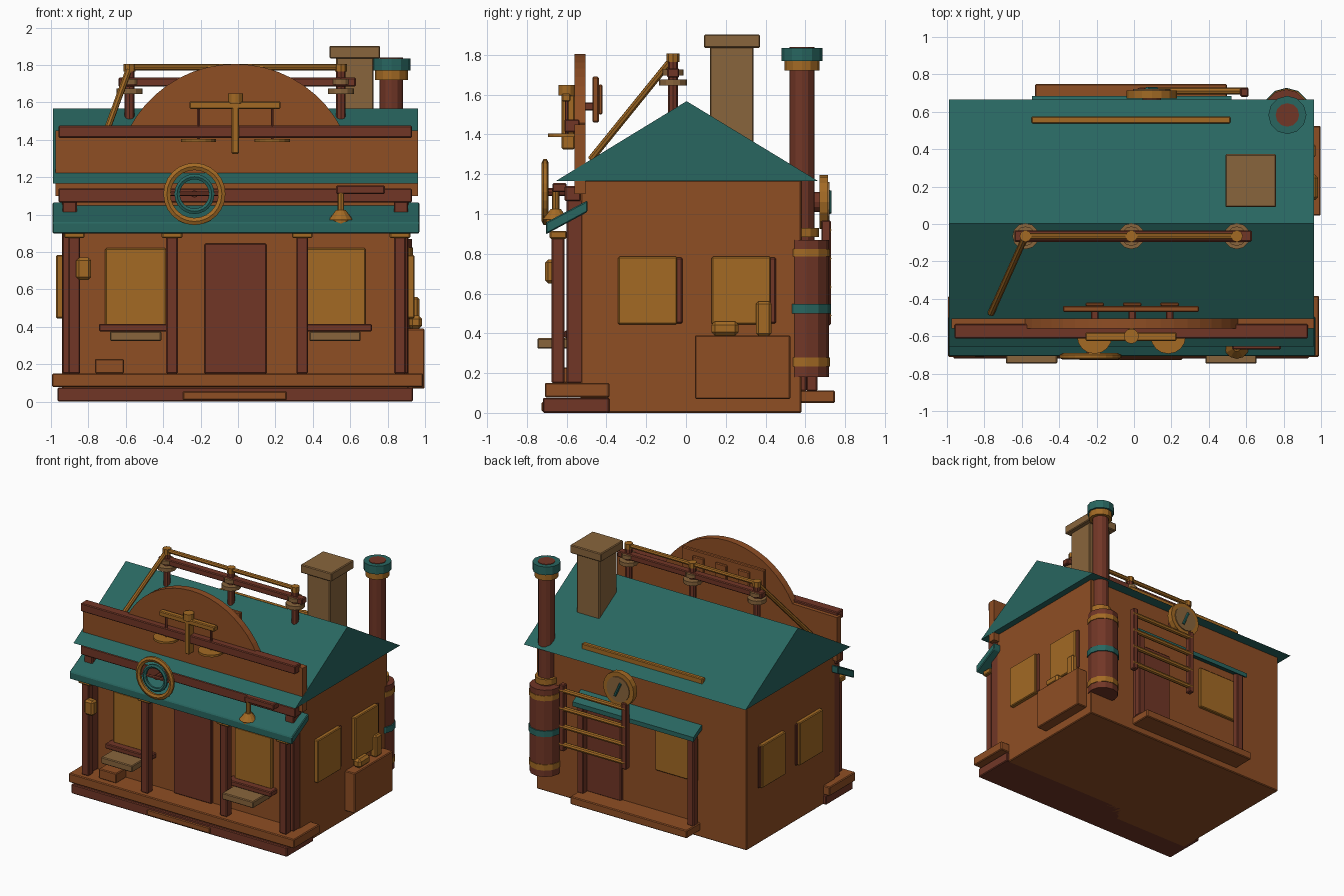
import bpy, bmesh, math
from mathutils import Vector

if "Cube" in bpy.data.objects:
    bpy.data.objects.remove(bpy.data.objects["Cube"])


def material(name, r, g, b):
    lin = [((c / 255 + 0.055) / 1.055) ** 2.4 for c in (r, g, b)]
    m = bpy.data.materials.new(name)
    m.diffuse_color = (*lin, 1)
    m.use_nodes = True
    m.node_tree.nodes["Principled BSDF"].inputs["Base Color"].default_value = m.diffuse_color
    return m


WOOD = material("orange_wood", 143, 78, 36)
BROWN = material("red_brown", 113, 54, 38)
OCHRE = material("ochre", 163, 106, 36)
TEAL = material("teal", 40, 102, 96)
TAN = material("tan_stone", 137, 101, 60)


def finish(name, bm, mat, bevel=0.0, smooth=False):
    bmesh.ops.recalc_face_normals(bm, faces=bm.faces)
    me = bpy.data.meshes.new(name)
    bm.to_mesh(me)
    bm.free()
    me.materials.append(mat)
    ob = bpy.data.objects.new(name, me)
    bpy.context.collection.objects.link(ob)
    if bevel:
        mod = ob.modifiers.new("bevel", 'BEVEL')
        mod.width, mod.segments = bevel, 1
    return ob


def box(name, x, y, z, mat, bevel=0.006):
    """Box from (min, max) pairs."""
    bm = bmesh.new()
    bmesh.ops.create_cube(bm, size=1)
    for v in bm.verts:
        for i, (a, b) in enumerate((x, y, z)):
            v.co[i] = (a + b) / 2 + v.co[i] * (b - a)
    return finish(name, bm, mat, bevel)


def rod(name, p, q, r, mat, r2=None, n=12):
    """Cylinder or cone between two points."""
    p, q = Vector(p), Vector(q)
    bm = bmesh.new()
    bmesh.ops.create_cone(bm, cap_ends=True, segments=n, radius1=r,
                          radius2=r if r2 is None else r2, depth=(q - p).length)
    rot = (q - p).to_track_quat('Z', 'Y')
    for v in bm.verts:
        v.co = rot @ v.co + (p + q) / 2
    return finish(name, bm, mat)


def prism(name, pts, a, b, axis, mat, bevel=0.0):
    """Extrude a profile: axis 'x' takes (y, z) points, 'y' takes (x, z)."""
    bm = bmesh.new()
    vs = [bm.verts.new((a, u, w) if axis == 'x' else (u, a, w)) for u, w in pts]
    f = bm.faces.new(vs)
    ext = bmesh.ops.extrude_face_region(bm, geom=[f])
    d = (b - a, 0, 0) if axis == 'x' else (0, b - a, 0)
    bmesh.ops.translate(bm, vec=d, verts=[e for e in ext['geom'] if isinstance(e, bmesh.types.BMVert)])
    return finish(name, bm, mat, bevel)


def ring(name, c, r_out, r_in, depth, mat, n=24):
    """Flat ring facing the front, square section swept round y."""
    bm = bmesh.new()
    rows = []
    for i in range(n):
        t = 2 * math.pi * i / n
        rows.append([bm.verts.new((c[0] + r * math.cos(t), c[1] + y, c[2] + r * math.sin(t)))
                     for r, y in ((r_in, -depth / 4), ((r_in + r_out) / 2, -depth / 2), (r_out, -depth / 4),
                                  (r_out, depth / 4), ((r_in + r_out) / 2, depth / 2), (r_in, depth / 4))])
    for i in range(n):
        A, B = rows[i], rows[(i + 1) % n]
        for k in range(6):
            bm.faces.new((A[k], A[(k + 1) % 6], B[(k + 1) % 6], B[k]))
    return finish(name, bm, mat)


CX = -0.014  # centre line of the building

# walls, main roof, porch deck
box("walls", (-0.94, 0.912), (-0.53, 0.58), (0, 1.17), WOOD)
prism("main_roof", [(-0.655, 1.165), (0.665, 1.165), (0.003, 1.567)], -0.99, 0.963, 'x', TEAL)
box("porch_base", (-0.965, 0.935), (-0.72, -0.385), (0, 0.075), BROWN)
box("porch_deck", (-0.995, 0.99), (-0.71, -0.385), (0.078, 0.15), WOOD)
box("front_step", (-0.295, 0.26), (-0.727, -0.6), (0.008, 0.055), WOOD)
prism("porch_roof", [(-0.705, 0.897), (-0.495, 1.01), (-0.495, 1.068), (-0.705, 0.957)],
      -0.992, 0.97, 'x', TEAL, 0.006)

# porch posts with caps, corner pilasters
for i, x in enumerate((-0.875, -0.353, 0.343, 0.866)):
    box(f"porch_post_{i}", (x - 0.031, x + 0.031), (-0.675, -0.612), (0.15, 0.9), BROWN)
    box(f"post_cap_{i}", (x - 0.055, x + 0.055), (-0.685, -0.6), (0.875, 0.915), OCHRE)
for i, s in enumerate((-1, 1)):
    x = CX + s * 0.886
    box(f"corner_pilaster_{i}", (x - 0.038, x + 0.038), (-0.6, -0.52), (0.15, 1.07), BROWN)
box("front_beam", (-0.96, 0.93), (-0.61, -0.53), (1.065, 1.14), BROWN)

# arched false front
arch = [(-0.975, 1.1), (0.962, 1.1), (0.962, 1.45)]
a0 = math.acos(0.57 / 0.64)
arch += [(CX + 0.64 * math.cos(t), 1.165 + 0.64 * math.sin(t))
         for t in [a0 + (math.pi - 2 * a0) * i / 18 for i in range(19)]]
arch.append((-0.975, 1.45))
prism("arched_front", arch, -0.56, -0.505, 'y', WOOD)
box("parapet_rail", (-0.96, 0.93), (-0.612, -0.535), (1.41, 1.475), BROWN)
box("rear_panel", (-0.38, 0.347), (-0.47, -0.438), (1.46, 1.69), WOOD)
for i in range(3):
    x = -0.21 + 0.2 * i
    box(f"panel_boss_{i}", (x - 0.05, x + 0.05), (-0.44, -0.42), (1.5, 1.65), WOOD)
    box(f"panel_strut_{i}", (x - 0.02, x + 0.02), (-0.51, -0.46), (1.52, 1.56), BROWN)

# balance scale emblem
box("scale_beam", (-0.26, 0.228), (-0.625, -0.58), (1.565, 1.605), OCHRE)
box("scale_stem", (CX - 0.02, CX + 0.02), (-0.625, -0.56), (1.325, 1.6), OCHRE)
rod("scale_knob", (CX, -0.6, 1.595), (CX, -0.6, 1.648), 0.04, OCHRE)
for i, s in enumerate((-1, 1)):
    x = CX + s * 0.197
    rod(f"scale_hanger_{i}", (x, -0.6, 1.4), (x, -0.6, 1.57), 0.009, BROWN, n=6)
    rod(f"scale_pan_{i}", (x, -0.6, 1.388), (x, -0.6, 1.405), 0.094, OCHRE, n=16)

# ring sign and hanging bell
ring("ring_sign", (-0.233, -0.708, 1.11), 0.166, 0.128, 0.035, OCHRE)
ring("inner_ring_sign", (-0.233, -0.708, 1.11), 0.107, 0.078, 0.03, TEAL)
rod("ring_spoke", (-0.38, -0.7, 1.11), (-0.085, -0.7, 1.11), 0.012, BROWN, n=6)
rod("ring_bracket", (-0.233, -0.7, 1.11), (-0.233, -0.58, 1.11), 0.02, BROWN, n=8)
box("bell_bracket", (0.525, 0.785), (-0.672, -0.6), (1.11, 1.155), BROWN)
rod("bell_stem", (0.55, -0.655, 1.0), (0.55, -0.655, 1.12), 0.018, OCHRE, n=8)
rod("bell", (0.55, -0.655, 0.972), (0.55, -0.655, 1.025), 0.066, OCHRE, 0.025)
rod("bell_clapper", (0.55, -0.655, 0.95), (0.55, -0.655, 0.975), 0.05, OCHRE)

# front door, windows, sills and planters
box("front_door", (-0.18, 0.153), (-0.555, -0.52), (0.15, 0.845), BROWN)
for i, s in enumerate((-1, 1)):
    x = CX + s * 0.533
    box(f"front_window_{i}", (x - 0.163, x + 0.163), (-0.555, -0.52), (0.41, 0.82), OCHRE)
    box(f"window_sill_{i}", (x - 0.197, x + 0.197), (-0.61, -0.52), (0.375, 0.415), BROWN)
    box(f"planter_{i}", (x - 0.137, x + 0.137), (-0.747, -0.53), (0.323, 0.376), TAN)
box("post_lantern", (-0.865, -0.785), (-0.708, -0.64), (0.65, 0.77), OCHRE, 0.015)
box("porch_crate", (-0.765, -0.61), (-0.66, -0.53), (0.15, 0.228), WOOD)

# side windows on both gables
for side, (xa, xb) in {"left": (-0.972, -0.93), "right": (0.9, 0.943)}.items():
    for i, y in enumerate((-0.193, 0.277)):
        box(f"{side}_window_{i}", (xa, xb), (y - 0.148, y + 0.148), (0.445, 0.785), OCHRE)
        box(f"{side}_frame_{i}", (xa + 0.015, xb - 0.015), (y + 0.1, y + 0.175), (0.45, 0.78), BROWN)

# side crate with goods
box("side_crate", (0.9, 0.998), (0.045, 0.525), (0.07, 0.39), WOOD)
box("goods_sack", (0.915, 0.985), (0.127, 0.264), (0.388, 0.46), OCHRE, 0.018)
box("goods_jar", (0.915, 0.97), (0.352, 0.43), (0.388, 0.56), OCHRE, 0.012)

# boiler with stove pipe
BX, BY = 0.815, 0.605
for name, r, za, zb, mat in (
        ("boiler_tank", 0.115, 0.18, 0.87, BROWN), ("boiler_low_band", 0.12, 0.232, 0.278, OCHRE),
        ("boiler_mid_band", 0.123, 0.5, 0.547, TEAL), ("boiler_top_band", 0.12, 0.785, 0.825, OCHRE)):
    rod(name, (BX, BY, za), (BX, BY, zb), r, mat)
PY = 0.583
for name, r, za, zb, mat in (
        ("stove_pipe", 0.063, 0.86, 1.839, BROWN), ("pipe_collar", 0.085, 0.885, 0.93, OCHRE),
        ("pipe_top_band", 0.088, 1.72, 1.772, OCHRE), ("pipe_cap", 0.102, 1.77, 1.835, TEAL)):
    rod(name, (BX + 0.005, PY, za), (BX + 0.005, PY, zb), r, mat)

# chimney
box("chimney_shaft", (0.525, 0.725), (0.12, 0.34), (1.3, 1.84), TAN)
box("chimney_cap", (0.488, 0.76), (0.09, 0.373), (1.835, 1.902), TAN)

# ridge insulator line
RY = -0.065
box("ridge_bar", (-0.64, 0.63), (RY - 0.03, RY + 0.03), (1.685, 1.732), BROWN)
rod("ridge_wire", (-0.6, RY, 1.788), (0.57, RY, 1.788), 0.017, OCHRE, n=8)
for i, x in enumerate((-0.58, CX, 0.55)):
    rod(f"ridge_pin_{i}", (x, RY, 1.51), (x, RY, 1.78), 0.026, BROWN, n=8)
    rod(f"upper_disc_{i}", (x, RY, 1.695), (x, RY, 1.725), 0.052, TAN)
    rod(f"lower_disc_{i}", (x, RY, 1.645), (x, RY, 1.675), 0.07, TAN)
    rod(f"pin_knob_{i}", (x, RY, 1.765), (x, RY, 1.806), 0.032, OCHRE, n=8)
rod("down_wire", (-0.58, RY, 1.785), (-0.765, -0.478, 1.275), 0.018, OCHRE, n=8)

# back: platform, door, window, awning and posts
box("back_platform", (-0.53, 0.497), (0.57, 0.748), (0.05, 0.113), WOOD)
box("back_door", (0.15, 0.49), (0.57, 0.605), (0.11, 0.76), BROWN)
box("back_window", (-0.51, -0.15), (0.57, 0.605), (0.44, 0.78), OCHRE)
prism("back_awning", [(0.57, 0.86), (0.685, 0.8), (0.685, 0.835), (0.57, 0.9)], -0.545, 0.52, 'x', TEAL)
for i, s in enumerate((-1, 1)):
    x = CX + s * 0.485
    box(f"back_post_{i}", (x - 0.028, x + 0.028), (0.605, 0.66), (0.11, 0.84), BROWN)
box("roof_rail", (-0.548, 0.517), (0.538, 0.576), (1.2, 1.26), OCHRE)

# back rack with four rungs
for i, x in enumerate((0.04, 0.59)):
    box(f"rack_post_{i}", (x - 0.022, x + 0.022), (0.68, 0.728), (0.44, 0.967), BROWN)
for i in range(4):
    z = 0.49 + 0.143 * i
    rod(f"rack_rung_{i}", (0.03, 0.712, z), (0.61, 0.712, z), 0.019, OCHRE, n=8)

# round dial on the back wall
DX, DZ = 0.095, 1.06
rod("dial_mount", (DX, 0.57, DZ), (DX, 0.68, DZ), 0.05, BROWN)
rod("dial_case", (DX, 0.67, DZ), (DX, 0.715, DZ), 0.135, OCHRE, n=16)
rod("dial_face", (DX, 0.71, DZ), (DX, 0.722, DZ), 0.1, TAN, n=16)
rod("dial_hand", (DX - 0.025, 0.723, DZ + 0.055), (DX + 0.025, 0.723, DZ - 0.055), 0.011, TEAL, n=6)
